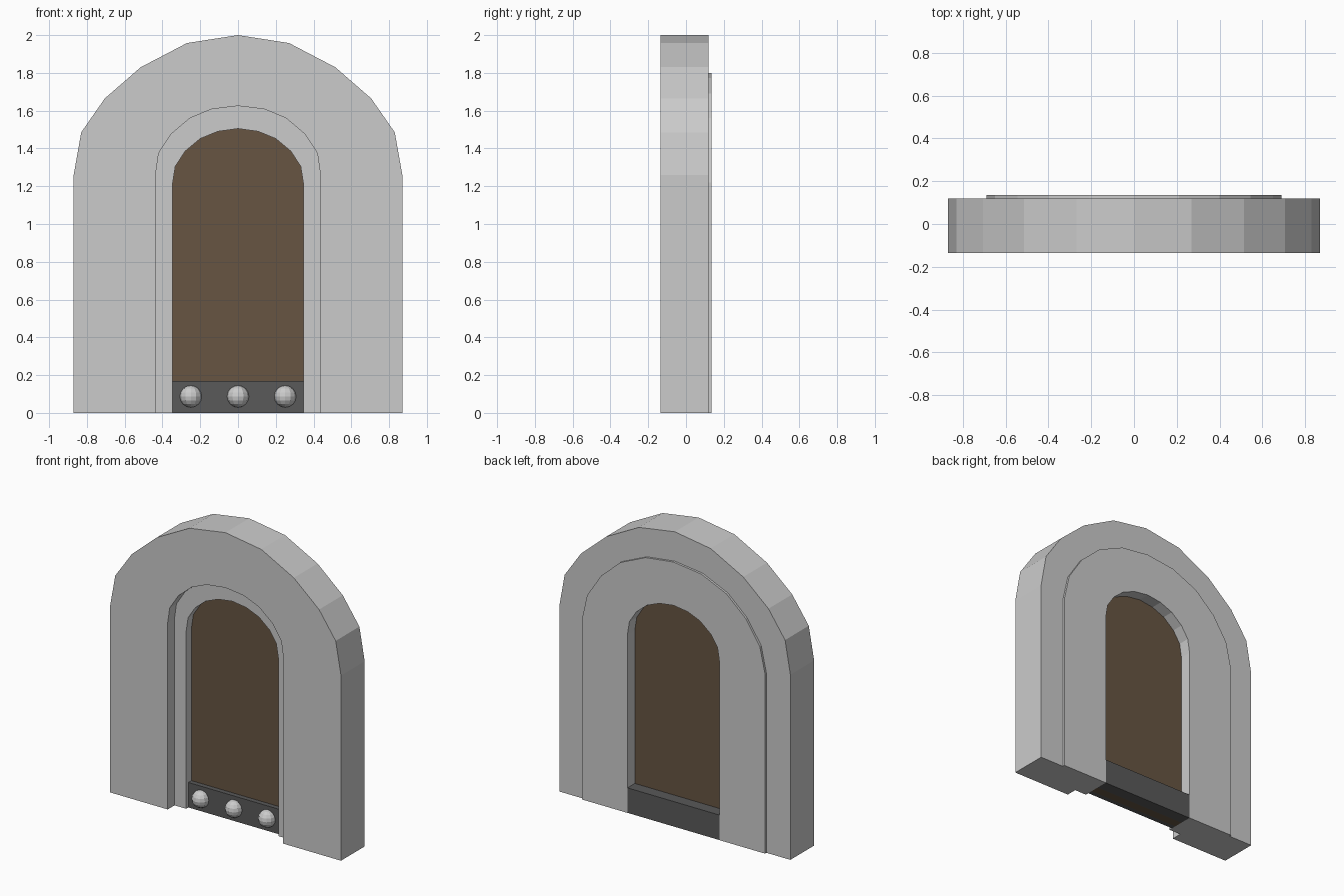
import bpy, bmesh

if "Cube" in bpy.data.objects:
    bpy.data.objects.remove(bpy.data.objects["Cube"])


def material(name, rgb):
    m = bpy.data.materials.new(name)
    m.diffuse_color = (*rgb, 1)
    m.use_nodes = True
    m.node_tree.nodes["Principled BSDF"].inputs["Base Color"].default_value = m.diffuse_color
    return m


wood = material("wood", (0.135, 0.09, 0.055))
iron = material("dark_iron", (0.10, 0.10, 0.10))


def finish(bm, name, mat=None):
    bmesh.ops.recalc_face_normals(bm, faces=bm.faces)
    me = bpy.data.meshes.new(name)
    bm.to_mesh(me)
    bm.free()
    ob = bpy.data.objects.new(name, me)
    bpy.context.collection.objects.link(ob)
    if mat:
        me.materials.append(mat)
    return ob


def outline(half):
    """Mirror a half arch (spring to crown) and add the straight legs."""
    w = half[0][0]
    return [(w, 0)] + half + [(-x, z) for x, z in half[-2::-1]] + [(-w, 0)]


def arch_ring(name, outer, inner, y0, y1):
    """Arch-shaped band between two outlines, open at the floor."""
    bm = bmesh.new()
    sections = []
    for (ox, oz), (ix, iz) in zip(outline(outer), outline(inner)):
        sections.append([bm.verts.new(p) for p in
                         ((ox, y0, oz), (ox, y1, oz), (ix, y1, iz), (ix, y0, iz))])
    for a, b in zip(sections, sections[1:]):
        for i in range(4):
            j = (i + 1) % 4
            bm.faces.new((a[i], a[j], b[j], b[i]))
    bm.faces.new(sections[0])
    bm.faces.new(sections[-1])
    return finish(bm, name)


def slab(name, points, y0, y1, mat):
    """Extrude an outline from front to back."""
    bm = bmesh.new()
    face = bm.faces.new([bm.verts.new((x, y0, z)) for x, z in points])
    ext = bmesh.ops.extrude_face_region(bm, geom=[face])["geom"]
    bmesh.ops.translate(bm, vec=(0, y1 - y0, 0),
                        verts=[v for v in ext if isinstance(v, bmesh.types.BMVert)])
    return finish(bm, name, mat)


# Half profiles, from spring line to crown
surround_outer = [(.87, 1.26), (.83, 1.485), (.705, 1.665), (.515, 1.83), (.27, 1.958), (0, 2)]
surround_inner = [(.435, 1.27), (.42, 1.375), (.355, 1.475), (.255, 1.56), (.14, 1.608), (0, 1.625)]
frame_outer = [(.69, 1.22), (.65, 1.40), (.545, 1.56), (.40, 1.69), (.21, 1.774), (0, 1.80)]
frame_inner = [(.347, 1.21), (.332, 1.305), (.28, 1.385), (.20, 1.452), (.107, 1.49), (0, 1.505)]

# Stone arch and the recessed inner frame that shows at the back
arch_ring("stone_surround", surround_outer, surround_inner, -.135, .12)
arch_ring("inner_frame", frame_outer, frame_inner, -.062, .135)

# Door panel
slab("door_panel", outline(frame_inner), -.005, .055, wood)

# Kick plates on both faces
plate = [(-.347, 0), (.347, 0), (.347, .17), (-.347, .17)]
slab("front_kick_plate", plate, -.038, -.005, iron)
slab("back_kick_plate", plate, .055, .134, iron)

# Rivets
for i, x in enumerate((-.25, 0, .25)):
    bm = bmesh.new()
    bmesh.ops.create_uvsphere(bm, u_segments=12, v_segments=8, radius=.058)
    bmesh.ops.translate(bm, vec=(x, -.042, .087), verts=bm.verts)
    finish(bm, f"rivet_{i + 1}")
